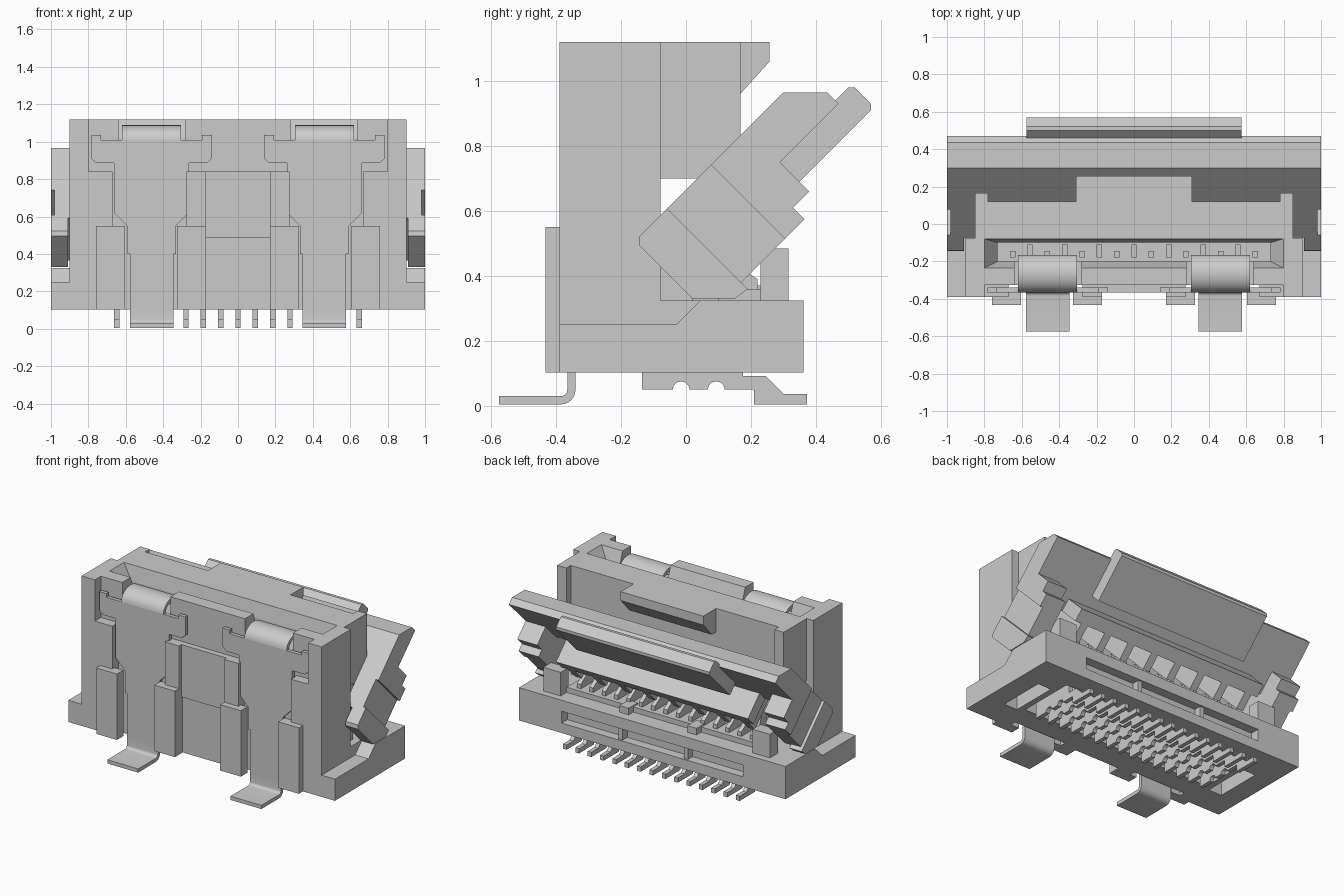
import bpy, bmesh, math
from mathutils import Vector

if "Cube" in bpy.data.objects:
    bpy.data.objects.remove(bpy.data.objects["Cube"], do_unlink=True)

grey = bpy.data.materials.new("light grey")
grey.use_nodes = True
COLOUR = (0.6, 0.6, 0.6, 1)
grey.diffuse_color = COLOUR
grey.node_tree.nodes["Principled BSDF"].inputs["Base Color"].default_value = COLOUR

# Main levels: heights, depths and half widths
FLOOR, DECK, TOP, RAIL_TOP = 0.103, 0.325, 1.12, 0.84
FRONT, WALL, BACK, REAR = -0.39, -0.325, -0.078, 0.362
BODY, INNER, ROW = 0.9, 0.85, 0.72
PITCH = 0.0927


def finish(name, bm):
    bmesh.ops.recalc_face_normals(bm, faces=bm.faces)
    mesh = bpy.data.meshes.new(name)
    bm.to_mesh(mesh)
    bm.free()
    mesh.materials.append(grey)
    obj = bpy.data.objects.new(name, mesh)
    bpy.context.collection.objects.link(obj)
    return obj


def prism(name, pts, start, end, axis="x"):
    """Extrude a (y, z) outline along x, or an (x, z) outline along y."""
    bm = bmesh.new()
    along_x = axis == "x"
    corners = [(start, p[0], p[1]) if along_x else (p[0], start, p[1]) for p in pts]
    face = bm.faces.new([bm.verts.new(corner) for corner in corners])
    new = bmesh.ops.extrude_face_region(bm, geom=[face])["geom"]
    move = Vector((end - start, 0, 0)) if along_x else Vector((0, end - start, 0))
    bmesh.ops.translate(bm, vec=move, verts=[v for v in new if isinstance(v, bmesh.types.BMVert)])
    return finish(name, bm)


def rect(a, b, c, d):
    return [(a, c), (b, c), (b, d), (a, d)]


def tilted(pts):
    """Turn (along, across) points of the 45 degree lever into (y, z)."""
    return [(along + across, along - across) for along, across in pts]


def centred(name, pts, half_width, x=0):
    return prism(name, pts, x - half_width, x + half_width)


def pair(name, pts, inner, outer):
    return [prism(f"{side}_{name}", pts, s * inner, s * outer) for side, s in (("left", 1), ("right", -1))]


def arc(radius, cy, cz, start, end, steps, squash=1):
    for k in range(steps + 1):
        t = math.radians(start + (end - start) * k / steps)
        yield (cy + radius * math.cos(t), cz + squash * radius * math.sin(t))


def cut(target, *cutters):
    for cutter in cutters:
        mod = target.modifiers.new("cut", "BOOLEAN")
        mod.operation, mod.solver, mod.object = "DIFFERENCE", "EXACT", cutter
        cutter.hide_render = True
        cutter.hide_viewport = True
        cutter.display_type = "WIRE"


# Base with an open underside and a slot in the rear face
base = centred("base", rect(WALL, REAR, FLOOR, DECK), BODY)
cut(base, centred("underside_cutter", rect(-0.17, 0.22, 0, 0.21), ROW),
    centred("rear_slot_cutter", rect(0.3, 0.5, 0.17, 0.25), 0.68),
    *pair("end_pocket_cutter", rect(-0.2, 0.12, 0, 0.2), 0.76, 0.86))
pair("base_end", [(FRONT, FLOOR), (REAR, FLOOR), (REAR, DECK), (0.045, DECK),
                  (-0.03, 0.25), (FRONT, 0.25)], BODY, 1)
pair("rear_slot_rib", rect(0.29, 0.35, 0.16, 0.26), 0.23, 0.26)

# Pedestal, rear ledge, stops and end bumps on the base
centred("pedestal", rect(BACK, 0.02, 0.32, 0.43), INNER)
centred("rear_ledge", rect(0.1, 0.25, 0.32, 0.36), ROW)
pair("rear_stop", rect(0.2, 0.3, 0.32, 0.37), 0.22, 0.29)
pair("end_bump", rect(0.23, 0.315, 0.32, 0.485), ROW, INNER)

# Upright body with a funnel slot for the cable
body = centred("body", rect(WALL, BACK, 0.3, TOP), BODY)
bm = bmesh.new()
rings = []
for x, y0, y1, z in ((0.73, -0.2, -0.1, 1.02), (0.8, -0.235, BACK - 0.001, TOP + 0.001)):
    rings.append([bm.verts.new(p) for p in ((-x, y0, z), (x, y0, z), (x, y1, z), (-x, y1, z))])
for i in range(4):
    j = (i + 1) % 4
    bm.faces.new((rings[0][i], rings[0][j], rings[1][j], rings[1][i]))
bm.faces.new(rings[0][::-1])
bm.faces.new(rings[1])
cut(body, centred("slot_cutter", rect(-0.2, -0.1, 0.36, 1.3), 0.73), finish("funnel_cutter", bm),
    *pair("notch_cutter", rect(-0.5, -0.15, 1, 1.3), 0.28, 0.64))


# Rear overhang, its side walls and middle tab
def overhang(back):
    return [(BACK, 0.7), (0.04, 0.7), (back, back + 0.66), (back, TOP), (BACK, TOP)]


pair("rear_wall", overhang(0.167), 0.78, INNER)
centred("rear_overhang", overhang(0.12), 0.78)
centred("rear_tab", [(0.1, 0.96), (0.167, 0.96), (0.257, 1.06), (0.257, TOP), (0.1, TOP)], 0.31)

# Front columns, rails, posts and middle panels
pair("front_column", rect(FRONT, WALL, FLOOR, TOP), 0.8, BODY)
for place, inner, outer, post_inner, post_outer in (("outer", 0.67, 0.8, 0.605, 0.76),
                                                    ("inner", 0.17, 0.275, 0.17, 0.325)):
    pair(f"{place}_rail", rect(FRONT, WALL, FLOOR, RAIL_TOP), inner, outer)
    pair(f"{place}_post", rect(-0.433, -0.365, FLOOR, 0.55), post_inner, post_outer)
centred("front_panel_lower", rect(-0.35, WALL, FLOOR, 0.485), 0.17)
centred("front_panel_upper", rect(-0.365, WALL, 0.485, RAIL_TOP), 0.17)

# Metal hold-downs: plate, rolled top and soldering foot
OUT, IN = -0.365, -0.34
LEG, ROLL = 0.116, 0.158
half = [(ROLL, 1.01), (0.27, 1.01), (0.27, 1.035), (0.322, 1.035), (0.322, 0.91), (0.295, 0.885),
        (0.2, 0.885), (0.2, 0.62), (0.13, 0.55), (0.13, 0.4), (LEG, 0.4), (LEG, FLOOR)]
roll = [*arc(0.1, -0.265, 1.01, 180, 0, 12, 0.78), (-0.165, 0.9), (-0.19, 0.9),
        *arc(0.075, -0.265, 1.01, 0, 180, 12, 0.7)]
foot = [(IN, 0.11), (OUT, 0.11), *arc(0.02, -0.385, 0.05, 0, -90, 5),
        (-0.575, 0.03), (-0.575, 0.005), *arc(0.045, -0.385, 0.05, -90, 0, 6)]
for side, s in (("left", 1), ("right", -1)):
    middle = s * 0.462
    outline = [(middle + x, z) for x, z in half] + [(middle - x, z) for x, z in reversed(half)]
    prism(f"{side}_hold_down_plate", outline, OUT, IN, "y")
    for part, pts, half_width in (("rolled_top", roll, ROLL), ("foot", foot, LEG)):
        obj = centred(f"{side}_hold_down_{part}", pts, half_width, middle)
        bpy.ops.object.select_all(action="DESELECT")
        obj.select_set(True)
        bpy.context.view_layer.objects.active = obj
        bpy.ops.object.shade_smooth_by_angle(angle=math.radians(35))

# Tilted locking lever: plate, grip, lower block and comb ribs
FACE, STEP, UNDER = -0.3325, -0.23, -0.105
HINGE, BLOCK, LUG = 0.41, 0.47, 0.52
centred("lever_plate", tilted([(HINGE, FACE), (0.6325, FACE), (0.7, -0.265), (0.7, STEP), (HINGE, STEP)]), 1)
centred("lever_grip", tilted([(LUG, -0.17), (0.74, -0.17), (0.75, -0.18), (0.75, STEP),
                              (0.74, -0.24), (LUG, -0.24)]), 0.575)
block = tilted(rect(HINGE, BLOCK, FACE, UNDER))
centred("lever_block", block, ROW)
for i in range(8):
    centred(f"lever_rib_{i + 1}", tilted(rect(0.33, 0.42, -0.3, UNDER)), 0.025, (i - 3.5) * 2 * PITCH)

# Lever arms at both ends, stepped in width
tip = [(0.175, -0.32), (0.175, -0.155), (0.24, -0.09), (0.275, -0.085), (0.275, FACE), (0.19, FACE)]
pair("lever_arm_tip", tilted(tip), 0.908, 1)
pair("lever_arm_middle", tilted(rect(0.275, HINGE, FACE, UNDER)), BODY, 0.98)
pair("lever_arm_top", block, INNER, 1)
pair("lever_shoulder", tilted(rect(0.26, HINGE, FACE, UNDER)), INNER, 0.909)
pair("lever_lug", tilted(rect(BLOCK, LUG, STEP, -0.14)), INNER, 1)

# Row of contacts: notched underside with foot, slot beam and rear hook
under = [(-0.135, 0.05)]
for notch in (-0.015, 0.093):
    under += arc(0.026, notch, 0.05, 180, 0, 6)
under += [(0.21, 0.05), (0.21, 0.005), (0.372, 0.005), (0.372, 0.037), (0.3, 0.037),
          (0.245, 0.092), (0.175, 0.092), (0.175, 0.215), (-0.135, 0.215)]
hook = [(0, 0.32), (0.22, 0.32), (0.22, 0.39), (0.16, 0.43), (0.13, 0.52), (0.09, 0.52),
        (0.07, 0.4), (0, 0.4)]
for i in range(15):
    x = (i - 7) * PITCH
    beam = rect(-0.18, -0.11 if i % 2 else -0.145, 0.35, 0.95)
    for part, pts in (("foot", under), ("beam", beam), ("hook", hook)):
        centred(f"contact_{part}_{i + 1}", pts, 0.014, x)
